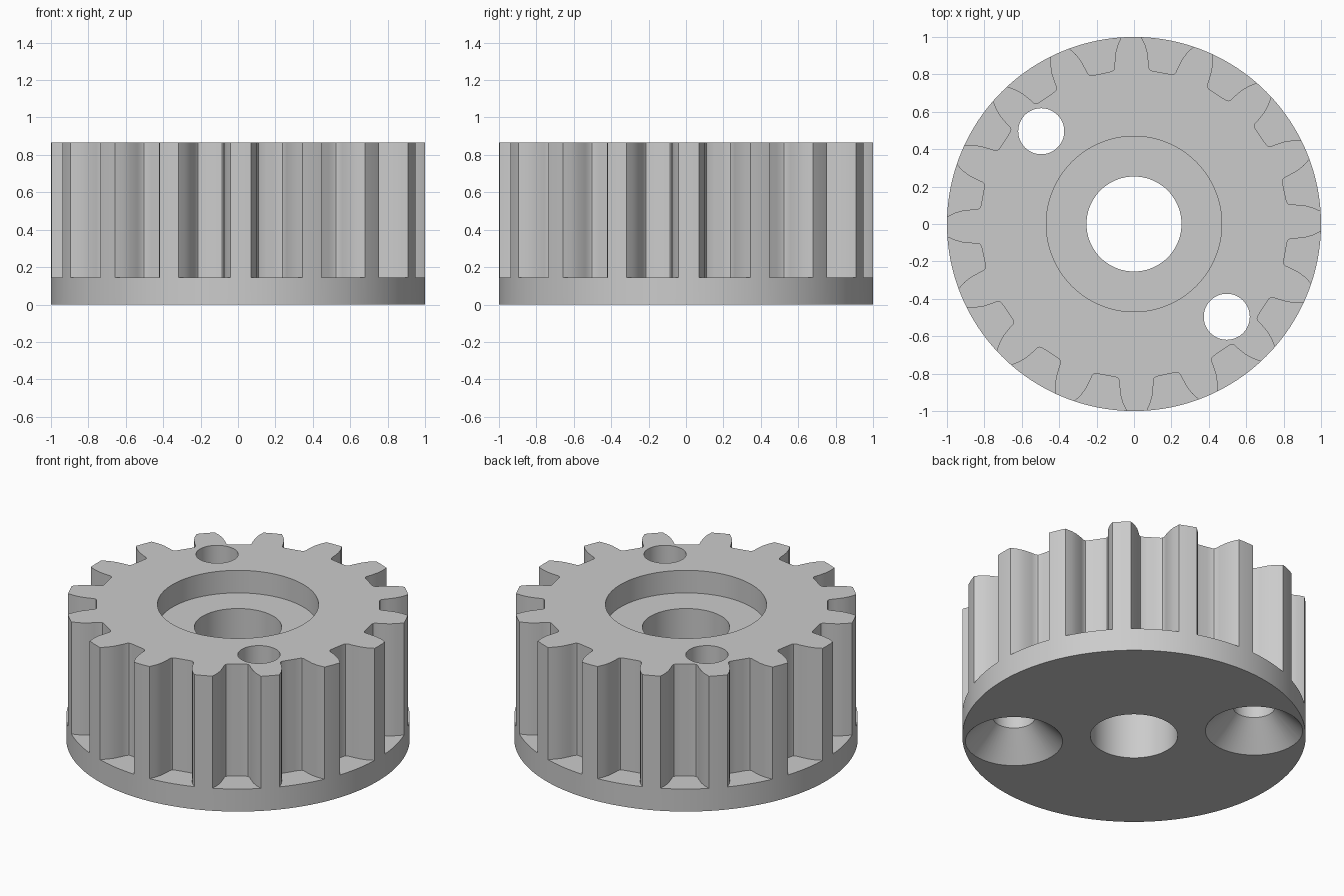
import bpy
import bmesh
from math import sin, cos, radians, pi

cube = bpy.data.objects.get("Cube")
if cube:
    bpy.data.objects.remove(cube, do_unlink=True)

TEETH = 16
HEIGHT, FLANGE_TOP = 0.865, 0.145
PHASE = 0.85             # degrees the tooth ring is turned
SCREW_POS = 0.496
OVER = 0.05              # how far cutters reach past the surfaces

grey = bpy.data.materials.new("grey")
grey.use_nodes = True
colour = (0.6, 0.6, 0.6, 1)
grey.diffuse_color = colour
grey.node_tree.nodes["Principled BSDF"].inputs["Base Color"].default_value = colour


def add_object(name, bm):
    bmesh.ops.recalc_face_normals(bm, faces=bm.faces)
    mesh = bpy.data.meshes.new(name)
    bm.to_mesh(mesh)
    bm.free()
    mesh.materials.append(grey)
    obj = bpy.data.objects.new(name, mesh)
    bpy.context.collection.objects.link(obj)
    return obj


def prism(bm, outline, z0, z1):
    """Extrude a closed outline from z0 to z1."""
    low = [bm.verts.new((x, y, z0)) for x, y in outline]
    high = [bm.verts.new((x, y, z1)) for x, y in outline]
    bm.faces.new(low[::-1])
    bm.faces.new(high)
    for i in range(len(low)):
        j = (i + 1) % len(low)
        bm.faces.new((low[i], low[j], high[j], high[i]))


def lathe(bm, profile, x=0.0, y=0.0, segments=64):
    """Solid of revolution from (radius, z) pairs, bottom to top."""
    rings = [[bm.verts.new((x + r * cos(2 * pi * i / segments),
                            y + r * sin(2 * pi * i / segments), z))
              for i in range(segments)] for r, z in profile]
    bm.faces.new(rings[0][::-1])
    bm.faces.new(rings[-1])
    for a, b in zip(rings, rings[1:]):
        for i in range(segments):
            j = (i + 1) % segments
            bm.faces.new((a[i], a[j], b[j], b[i]))


# Solid blank that the flange and teeth are cut from
bm = bmesh.new()
lathe(bm, [(1, 0), (1, HEIGHT)], segments=192)
gear = add_object("gear_pulley", bm)

# Tooth spaces: half profile as (radius, half angle), mirrored about the middle
half = [(0.823, 1.5), (0.825, 3.8), (0.829, 4.5), (0.84, 5.0), (0.87, 5.3),
        (0.92, 5.95), (0.96, 6.85), (1.0, 8.15), (1.06, 10.2)]
space = [(r, -a) for r, a in reversed(half)] + half
bm = bmesh.new()
for k in range(TEETH):
    mid = PHASE + (k + 0.5) * 360 / TEETH
    prism(bm, [(r * cos(radians(mid + a)), r * sin(radians(mid + a)))
               for r, a in space], FLANGE_TOP, HEIGHT + OVER)
space_cutter = add_object("tooth_space_cutter", bm)

# Centre bore with a shallow counterbore on top
bm = bmesh.new()
floor = HEIGHT - 0.145
lathe(bm, [(0.254, -OVER), (0.254, floor), (0.469, floor),
           (0.469, HEIGHT + OVER)], segments=96)
bore_cutter = add_object("bore_cutter", bm)

# Two screw holes, countersunk from below
bm = bmesh.new()
for side in (-1, 1):
    lathe(bm, [(0.283 + OVER, -OVER), (0.123, 0.16), (0.123, HEIGHT + OVER)],
          side * SCREW_POS, -side * SCREW_POS)
screw_cutter = add_object("screw_hole_cutter", bm)

# Cut everything and discard the cutters
bpy.ops.object.select_all(action='DESELECT')
bpy.context.view_layer.objects.active = gear
gear.select_set(True)
for cutter in (space_cutter, bore_cutter, screw_cutter):
    cutter.hide_render = True
    mod = gear.modifiers.new(cutter.name, 'BOOLEAN')
    mod.operation = 'DIFFERENCE'
    mod.solver = 'EXACT'
    mod.object = cutter
    bpy.ops.object.modifier_apply(modifier=mod.name)
    bpy.data.objects.remove(cutter, do_unlink=True)

bpy.ops.object.shade_smooth_by_angle(angle=radians(30))
